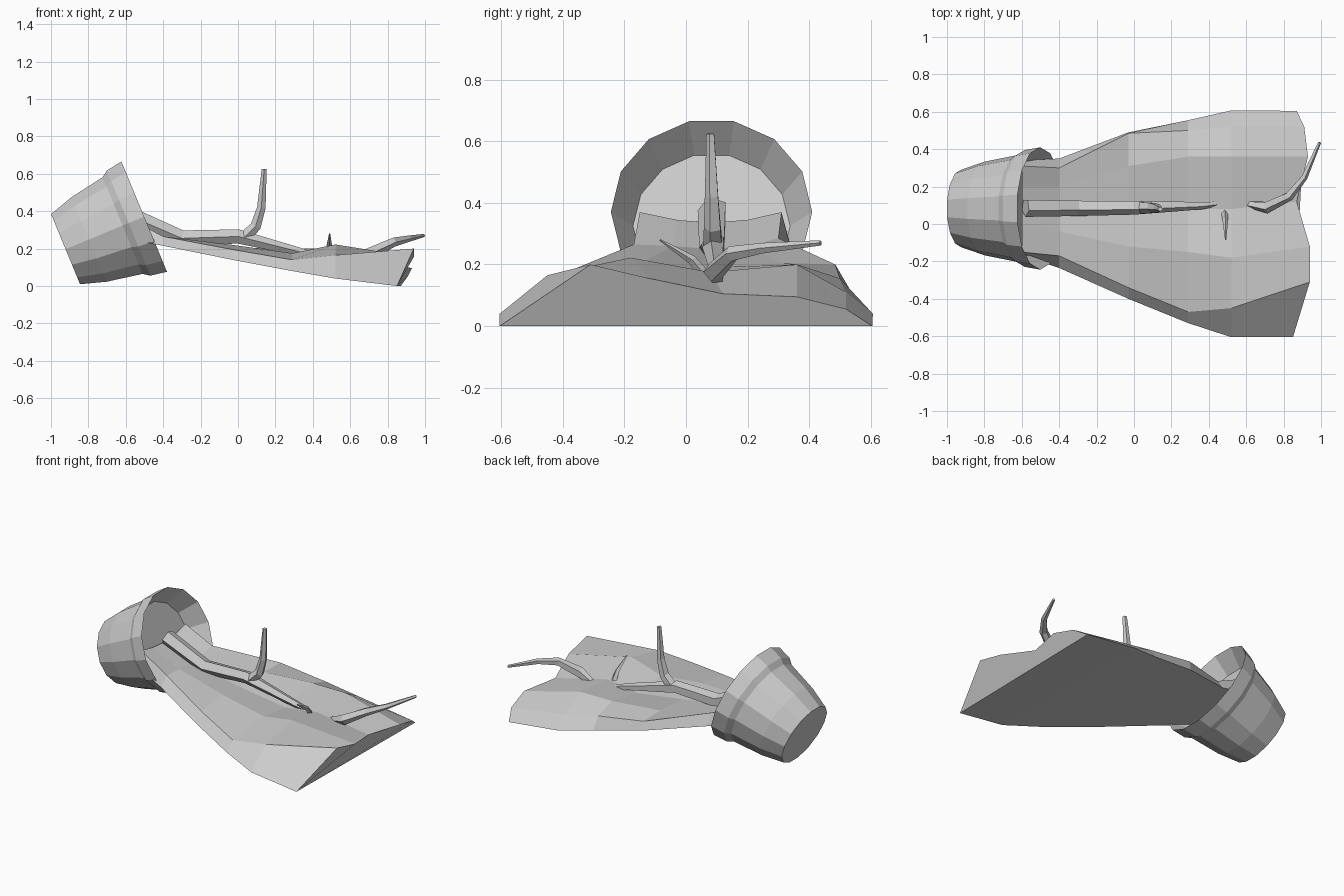
import bpy, math
from mathutils import Vector, Matrix

if "Cube" in bpy.data.objects:
    bpy.data.objects.remove(bpy.data.objects["Cube"])


def make(name, verts, faces):
    me = bpy.data.meshes.new(name)
    me.from_pydata([tuple(v) for v in verts], [], faces)
    ob = bpy.data.objects.new(name, me)
    bpy.context.collection.objects.link(ob)
    return ob


def skin(name, rings):
    """Join equal-sized closed rings and cap both ends."""
    n = len(rings[0])
    verts = [v for r in rings for v in r]
    faces = [(k*n + i, k*n + (i+1) % n, (k+1)*n + (i+1) % n, (k+1)*n + i)
             for k in range(len(rings)-1) for i in range(n)]
    faces.append(tuple(range(n))[::-1])
    faces.append(tuple(range((len(rings)-1)*n, len(rings)*n)))
    return make(name, verts, faces)


def twig(name, path, radii, ref, sides=5, phase=0.0):
    pts = [Vector(p) for p in path]
    rings = []
    for k, p in enumerate(pts):
        t = (pts[min(k+1, len(pts)-1)] - pts[max(k-1, 0)]).normalized()
        u = t.cross(Vector(ref)).normalized()
        w = t.cross(u)
        rings.append([p + radii[k]*(u*math.cos(a) + w*math.sin(a))
                      for a in (phase + 2*math.pi*i/sides for i in range(sides))])
    return skin(name, rings)


# Tipped pot: lathed profile (distance along axis, radius), ending at the packed soil
SIDES = 14
profile = [(0, .208), (.136, .251), (.33, .287), (.365, .312), (.455, .327), (.335, .255)]
base = Vector((-.922, .083, .197))
axis = Vector((.924, 0, .382)).normalized()
side = Vector((0, 1, 0))
up = axis.cross(side)
rings = [[base + axis*t + r*(side*math.cos(a) + up*math.sin(a))
          for a in (2*math.pi*i/SIDES for i in range(SIDES))] for t, r in profile]
skin("pot", rings)

# Spilled soil: cross sections (y, z) from the pot outwards
sections = [
    (-.60, [(-.17, .255), (-.15, .37), (-.03, .345), (.08, .335), (.20, .345), (.31, .37), (.34, .26)]),
    (-.40, [(-.235, .215), (-.17, .265), (-.04, .26), (.08, .25), (.20, .26), (.30, .285), (.35, .215)]),
    (-.03, [(-.40, .14), (-.34, .195), (-.12, .22), (.08, .19), (.31, .205), (.485, .2), (.49, .14)]),
    (.29, [(-.53, .08), (-.47, .14), (-.15, .175), (.08, .145), (.36, .2), (.50, .155), (.555, .08)]),
    (.52, [(-.605, .04), (-.45, .165), (-.18, .222), (.08, .175), (.36, .2), (.52, .11), (.607, .04)]),
]
rows = [[(x, y, z) for y, z in sec] for x, sec in sections]
rows.append([(.85, -.605, 0), (.94, -.31, .2), (.94, -.12, .155), (.87, .12, .105),
             (.93, .36, .095), (.91, .52, .055), (.87, .605, 0)])
skin("soil_pile", rows)

# Fallen branch with an upright shoot
twig("main_branch", [(-.58, .088, .375), (-.30, .088, .255), (0, .09, .265), (.36, .1, .175), (.46, .11, .15)],
     [.05, .045, .04, .022, .012], (0, 1, 0), phase=math.pi/10)
twig("upright_shoot", [(.03, .09, .255), (.095, .088, .32), (.125, .085, .42), (.14, .08, .625)],
     [.035, .03, .024, .014], (0, 1, 0), phase=.3)

# Branch tip emerging from the soil edge
twig("outer_shoot", [(.58, .11, .13), (.71, .09, .175), (.83, .15, .235), (.91, .25, .253), (.992, .437, .27)],
     [.015, .034, .026, .018, .009], (0, 0, 1))

# Small thorn
twig("thorn", [(.485, .06, .165), (.488, .02, .215), (.49, -.085, .28)], [.018, .015, .003], (1, 0, 0), sides=4)
